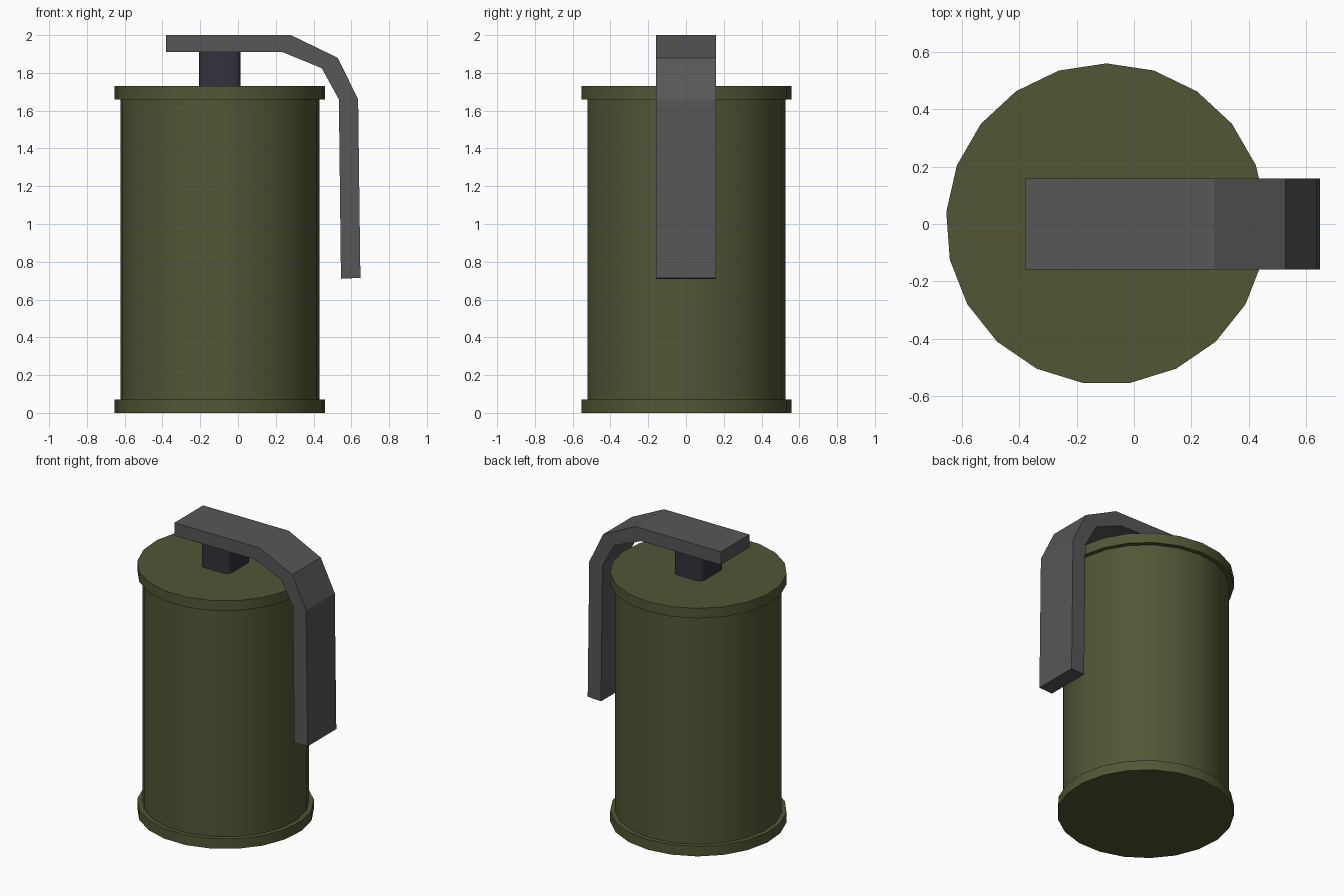
import bpy, bmesh, math

if "Cube" in bpy.data.objects:
    bpy.data.objects.remove(bpy.data.objects["Cube"])

CX = -0.096      # canister axis
SIDES = 21


def material(name, rgb):
    m = bpy.data.materials.new(name)
    m.diffuse_color = (*rgb, 1)
    m.use_nodes = True
    m.node_tree.nodes["Principled BSDF"].inputs["Base Color"].default_value = m.diffuse_color
    return m


olive = material("olive_paint", (0.085, 0.094, 0.036))
grey = material("grey_steel", (0.095, 0.095, 0.095))
dark = material("dark_blue_steel", (0.032, 0.032, 0.044))


def finish(bm, name, mat, smooth_angle=None):
    bmesh.ops.recalc_face_normals(bm, faces=bm.faces)
    mesh = bpy.data.meshes.new(name)
    bm.to_mesh(mesh)
    bm.free()
    mesh.materials.append(mat)
    ob = bpy.data.objects.new(name, mesh)
    bpy.context.collection.objects.link(ob)
    if smooth_angle:
        bpy.ops.object.select_all(action='DESELECT')
        ob.select_set(True)
        bpy.context.view_layer.objects.active = ob
        bpy.ops.object.shade_smooth_by_angle(angle=math.radians(smooth_angle))
    return ob


# Canister: one turned profile with a rim at each end
bm = bmesh.new()
profile = [(0.559, 0), (0.559, 0.07), (0.528, 0.07),
           (0.528, 1.66), (0.559, 1.66), (0.559, 1.73)]
rings = []
for r, z in profile:
    angles = [math.pi / 2 + 2 * math.pi * i / SIDES for i in range(SIDES)]
    rings.append([bm.verts.new((CX + r * math.cos(a), r * math.sin(a), z)) for a in angles])
for lo, hi in zip(rings, rings[1:]):
    for i in range(SIDES):
        j = (i + 1) % SIDES
        bm.faces.new((lo[i], lo[j], hi[j], hi[i]))
bm.faces.new(rings[0])
bm.faces.new(rings[-1])
finish(bm, "canister", olive, 30)

# Neck: square post with rounded upright corners
bm = bmesh.new()
bmesh.ops.create_cube(bm, size=1)
for v in bm.verts:
    v.co = (CX + v.co.x * 0.22, v.co.y * 0.25, 1.82 + v.co.z * 0.19)
upright = [e for e in bm.edges if abs(e.verts[0].co.z - e.verts[1].co.z) > 0.1]
bmesh.ops.bevel(bm, geom=upright, offset=0.03, segments=2, profile=0.5, affect='EDGES')
finish(bm, "neck", dark, 50)

# Lever: bent strip, side profile extruded along y
bm = bmesh.new()
outer = [(-0.38, 2.0), (0.28, 2.0), (0.528, 1.88), (0.636, 1.66), (0.648, 0.715)]
inner = [(-0.38, 1.91), (0.236, 1.91), (0.443, 1.825), (0.534, 1.66), (0.545, 0.71)]
rows = [[bm.verts.new((x, y, z)) for x, z in line]
        for line, y in ((outer, -0.158), (outer, 0.158), (inner, 0.158), (inner, -0.158))]
for k in range(4):
    a, b = rows[k], rows[(k + 1) % 4]
    for i in range(4):
        bm.faces.new((a[i], a[i + 1], b[i + 1], b[i]))
for end in (0, -1):
    bm.faces.new([row[end] for row in rows])
finish(bm, "safety_lever", grey)
